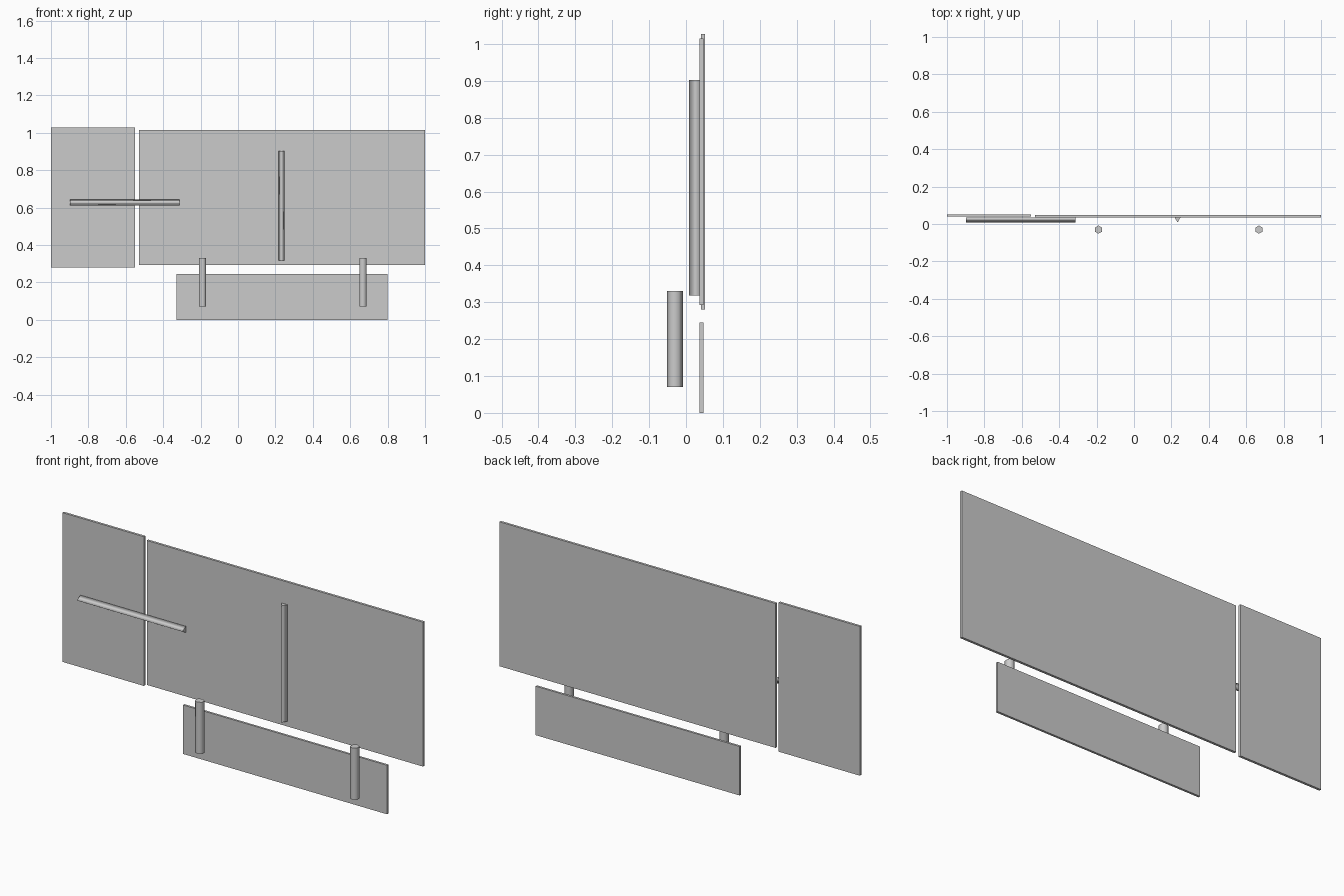
import bpy, bmesh
from math import radians
from mathutils import Matrix

if "Cube" in bpy.data.objects:
    bpy.data.objects.remove(bpy.data.objects["Cube"])


def panel(name, x0, x1, y0, y1, z0, z1):
    bpy.ops.mesh.primitive_cube_add(size=1)
    ob = bpy.context.object
    ob.name = name
    ob.data.transform(Matrix.Translation(((x0 + x1) / 2, (y0 + y1) / 2, (z0 + z1) / 2))
                      @ Matrix.Diagonal((x1 - x0, y1 - y0, z1 - z0, 1)))
    return ob


def prism(name, sides, radius, length, centre, horizontal=False):
    # upright prism with one corner facing the front (-y)
    bpy.ops.mesh.primitive_cylinder_add(vertices=sides, radius=radius, depth=length)
    ob = bpy.context.object
    ob.name = name
    ob.data.transform(Matrix.Rotation(radians(180), 4, 'Z'))
    if horizontal:
        ob.data.transform(Matrix.Rotation(radians(90), 4, 'Y'))
    ob.data.transform(Matrix.Translation(centre))
    # rounded shading on the sides, flat end caps
    bm = bmesh.new()
    bm.from_mesh(ob.data)
    axis = 0 if horizontal else 2
    for f in bm.faces:
        f.smooth = abs(f.normal[axis]) < 0.5
    for e in bm.edges:
        e.smooth = all(f.smooth for f in e.link_faces)
    bm.to_mesh(ob.data)
    bm.free()
    return ob


# sign boards
panel("left_board", -1.0, -0.55, 0.040, 0.052, 0.28, 1.027)
panel("main_board", -0.53, 1.0, 0.036, 0.048, 0.292, 1.015)
panel("lower_board", -0.33, 0.80, 0.036, 0.047, 0.0, 0.245)

# triangular battens
prism("upright_batten", 3, 0.0187, 0.584, (0.233, 0.0267, 0.610))
prism("cross_batten", 3, 0.0187, 0.584, (-0.606, 0.0267, 0.627), True)

# hexagonal hanging pegs
for side, x in (("left", -0.19), ("right", 0.668)):
    prism(side + "_peg", 6, 0.0217, 0.26, (x, -0.030, 0.20))
